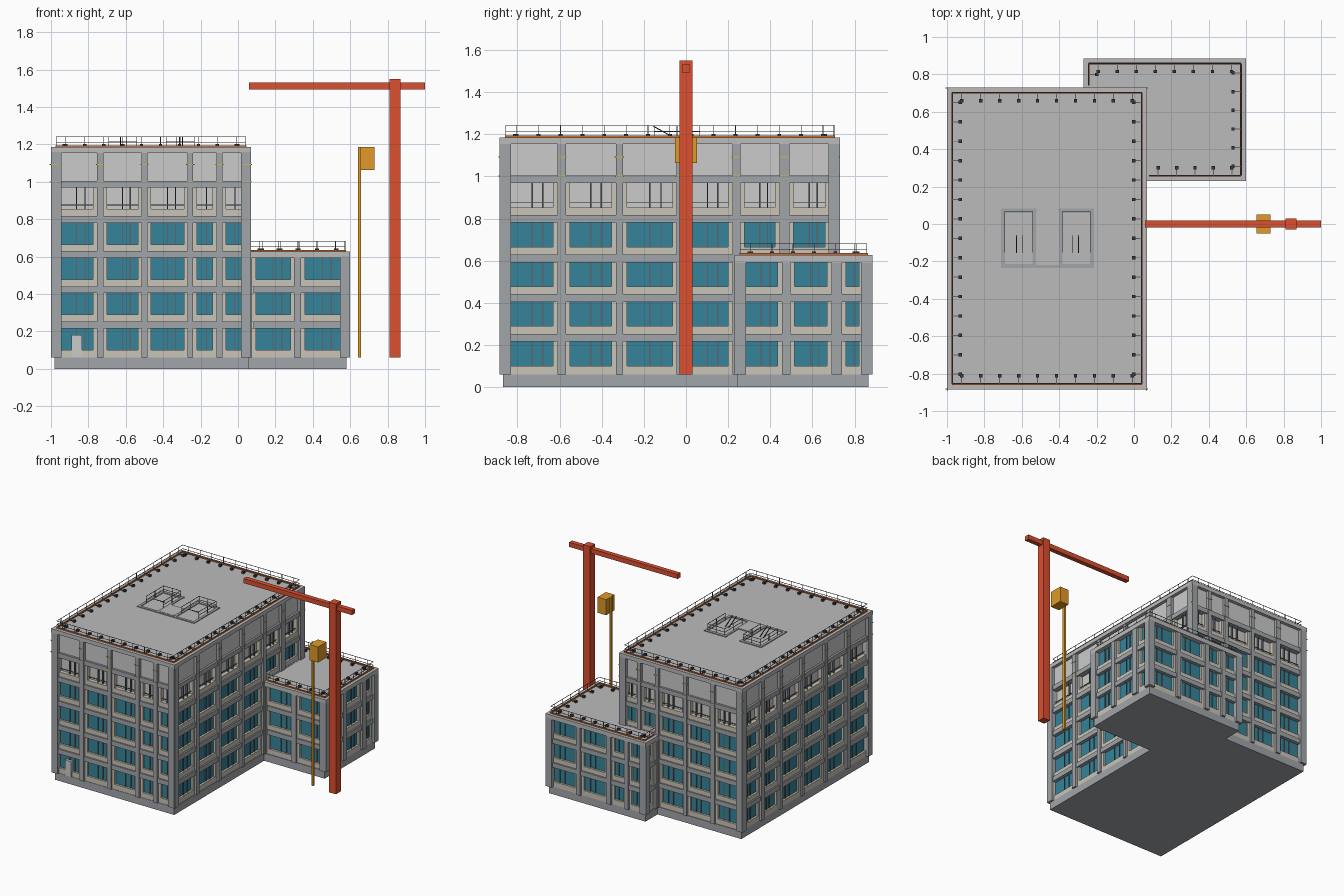
import bpy, bmesh
from mathutils import Matrix, Vector

if "Cube" in bpy.data.objects:
    bpy.data.objects.remove(bpy.data.objects["Cube"])

COLOURS = {
    "concrete": (0.36, 0.38, 0.40), "roof": (0.50, 0.50, 0.50), "beige": (0.60, 0.56, 0.48),
    "teal": (0.035, 0.23, 0.32), "dark": (0.04, 0.04, 0.045), "steel": (0.12, 0.13, 0.14),
    "red": (0.72, 0.08, 0.03), "orange": (0.75, 0.32, 0.02), "rust": (0.60, 0.15, 0.03),
    "yellow": (0.65, 0.50, 0.05), "pale": (0.55, 0.55, 0.55),
}
parts = {}


def box(part, colour, x0, x1, y0, y1, z0, z1):
    bm = parts.setdefault(part, (bmesh.new(), colour))[0]
    m = (Matrix.Translation(((x0 + x1) / 2, (y0 + y1) / 2, (z0 + z1) / 2))
         @ Matrix.Diagonal((abs(x1 - x0), abs(y1 - y0), abs(z1 - z0), 1)))
    bmesh.ops.create_cube(bm, size=1, matrix=m)


def rod(part, colour, a, b, t=0.004):
    a, b = Vector(a), Vector(b)
    d = b - a
    bm = parts.setdefault(part, (bmesh.new(), colour))[0]
    m = (Matrix.Translation((a + b) / 2) @ d.to_track_quat('Z', 'Y').to_matrix().to_4x4()
         @ Matrix.Diagonal((t, t, d.length, 1)))
    bmesh.ops.create_cube(bm, size=1, matrix=m)


def row(i):
    return (0.06 if i == 0 else 0.065 + 0.188 * i), 0.216 + 0.188 * i


def facade(name, axis, plane, inward, ends, bays, rows, top, skip=lambda bay, i: False):
    """One wall: s runs along the wall, d is depth in from its outer face."""
    def put(part, colour, s0, s1, d0, d1, z0, z1):
        p, q = plane + inward * d0, plane + inward * d1
        if axis == 'x':
            box(name + part, colour, s0, s1, min(p, q), max(p, q), z0, z1)
        else:
            box(name + part, colour, min(p, q), max(p, q), s0, s1, z0, z1)

    # columns fill the gaps between bays
    edges = [ends[0]] + [s for b in bays for s in b] + [ends[1]]
    for c0, c1 in zip(edges[::2], edges[1::2]):
        put("_columns", "concrete", c0, c1, 0.003, 0.055, 0.06, top)
        if rows > 3:
            m = (c0 + c1) / 2
            for z in (1.0, 1.09):
                put("_clips", "yellow", m - 0.022, m + 0.022, 0.0, 0.006, z, z + 0.004)
    # floor beams
    for i in range(rows - 1):
        put("_beams", "concrete", ends[0] + 0.012, ends[1] - 0.012, 0.009, 0.055,
            row(i)[1], row(i + 1)[0])
    for k, (a, b) in enumerate(bays):
        for i in range(rows):
            if skip(k, i):
                continue
            z0, z1 = row(i)
            if i == 5:                      # blank top storey
                put("_top_panels", "pale", a, b, 0.025, 0.055, z0, z1)
                continue
            sill, g0, g1 = z1 - 0.115, a + 0.02, b - 0.02
            put("_spandrels", "beige", a, b, 0.020, 0.055, z0, sill)
            put("_spandrels", "beige", a, g0, 0.020, 0.055, sill, z1)
            put("_spandrels", "beige", g1, b, 0.020, 0.055, sill, z1)
            if i < 4:
                put("_glass", "teal", g0, g1, 0.036, 0.052, sill, z1)
            else:
                put("_mullions", "steel", g0, g1, 0.032, 0.036, sill + 0.02, sill + 0.024)
            for f in ((0.5, 0.75) if b - a > 0.15 else (0.6,)):
                s = g0 + f * (g1 - g0)
                put("_mullions", "steel", s - 0.003, s + 0.003, 0.030, 0.045, sill, z1)


# bay openings
FX = [(-0.97, -0.755), (-0.72, -0.515), (-0.485, -0.27), (-0.24, -0.115), (-0.083, 0.035)]
SY = [(-0.85, -0.61), (-0.57, -0.333), (-0.30, -0.045), (-0.015, 0.22), (0.258, 0.443), (0.49, 0.68)]
WX = [(0.075, 0.30), (0.338, 0.565)]
WY = [(0.258, 0.455), (0.495, 0.69), (0.74, 0.84)]

# main block
facade("main_front", 'x', -0.885, 1, (-1, 0.07), FX, 6, 1.16)
facade("main_back", 'x', 0.73, -1, (-1, 0.07), FX, 6, 1.16, lambda k, i: k > 2 and i < 3)
facade("main_left", 'y', -1, 1, (-0.885, 0.73), SY, 6, 1.16)
facade("main_right", 'y', 0.07, -1, (-0.885, 0.73), SY, 6, 1.16, lambda k, i: k > 3 and i < 3)
box("main_core", "pale", -0.95, 0.02, -0.835, 0.68, 0.03, 1.16)
box("main_roof_slab", "roof", -1, 0.07, -0.885, 0.73, 1.154, 1.185)
box("main_plinth", "concrete", -0.98, 0.055, -0.868, 0.715, 0, 0.06)

# lower wing
facade("wing_front", 'x', 0.23, 1, (0.07, 0.60), WX, 3, 0.6)
facade("wing_back", 'x', 0.885, -1, (-0.27, 0.60), FX[3:] + WX, 3, 0.6)
facade("wing_right", 'y', 0.60, -1, (0.23, 0.885), WY, 3, 0.6)
facade("wing_left", 'y', -0.27, 1, (0.73, 0.885), [(0.755, 0.855)], 3, 0.6)
box("wing_core", "pale", -0.22, 0.55, 0.28, 0.835, 0.03, 0.6)
box("wing_roof_slab", "roof", -0.27, 0.60, 0.23, 0.885, 0.592, 0.627)
box("wing_plinth", "concrete", -0.255, 0.58, 0.245, 0.865, 0, 0.06)

# entrance door
box("entrance_door", "pale", -0.89, -0.835, -0.872, -0.84, 0.06, 0.18)


def roof_rail(name, pts, z, h, closed):
    """Guard rail with counterweighted posts, running anticlockwise round a roof."""
    loop = pts + pts[:1] if closed else pts
    for p, q in zip(loop, loop[1:]):
        a, b = Vector((*p, z)), Vector((*q, z))
        u = (b - a).normalized()
        n = Vector((-u.y, u.x, 0))
        for f in (0.5, 1.0):
            up = Vector((0, 0, h * f - 0.002))
            rod(name + "_rails", "steel", a + up, b + up, 0.003)
        lift = Vector((0, 0, 0.004))
        rod(name + "_toe_board", "rust", a + lift, b + lift, 0.009)
        count = max(1, round((b - a).length / 0.104))
        for k in range(count):
            c = a + (b - a) * ((k + 0.5) / count)
            w = c + n * 0.043
            rod(name + "_posts", "steel", c, c + Vector((0, 0, h)), 0.003)
            rod(name + "_posts", "dark", c + lift, w + lift, 0.005)
            box(name + "_weights", "dark", w.x - 0.009, w.x + 0.009,
                w.y - 0.009, w.y + 0.009, z, z + 0.016)


roof_rail("main_guard", [(-0.972, -0.855), (0.042, -0.855), (0.042, 0.702), (-0.972, 0.702)],
          1.185, 0.058, True)
roof_rail("wing_guard", [(0.08, 0.258), (0.572, 0.258), (0.572, 0.858), (-0.242, 0.858),
                         (-0.242, 0.74)], 0.627, 0.055, False)

# roof hatch and kerbs, the two halves mirrored about x = -0.4625
Z, MID = 1.185, -0.4625
box("roof_hatch", "roof", -0.525, -0.40, -0.22, -0.08, Z, Z + 0.008)
box("roof_kerbs", "concrete", -0.71, -0.215, -0.235, -0.215, Z, Z + 0.006)
for side in (-1, 1):
    def X(d):
        return MID + side * d
    for d0, d1, y0, y1 in ((0.06, 0.2475, 0.06, 0.083), (0.2275, 0.2475, -0.215, 0.06),
                           (0.0625, 0.08, -0.215, 0.06)):
        box("roof_kerbs", "concrete", X(d0), X(d1), y0, y1, Z, Z + 0.006)
    # guard rails round each roof opening
    ring = [(X(0.08), -0.15), (X(0.08), 0.065), (X(0.2275), 0.065), (X(0.2275), -0.15)]
    for p, q in zip(ring, ring[1:]):
        for h in (0.028, 0.055):
            rod("hatch_rails", "steel", (*p, Z + h), (*q, Z + h), 0.003)
        for f in (0, 0.5, 1):
            c = Vector(p).lerp(Vector(q), f)
            rod("hatch_rails", "steel", (*c, Z), (*c, Z + 0.055), 0.003)
    for d in (0.135, 0.165):
        rod("roof_ladders", "dark", (X(d), -0.155, Z + 0.053), (X(d), -0.06, Z), 0.005)

# tower crane
box("crane_mast", "red", 0.81, 0.87, -0.03, 0.03, 0.06, 1.55)
box("crane_jib", "red", 0.06, 1.0, -0.018, 0.018, 1.494, 1.53)

# site hoist
box("hoist_mast", "orange", 0.642, 0.658, -0.009, 0.009, 0.06, 1.185)
box("hoist_cabin", "orange", 0.656, 0.731, -0.052, 0.052, 1.063, 1.185)

# turn the collected parts into objects
mats = {}
for key, rgb in COLOURS.items():
    mats[key] = bpy.data.materials.new(key)
    mats[key].diffuse_color = (*rgb, 1)
for name, (bm, colour) in parts.items():
    bmesh.ops.recalc_face_normals(bm, faces=bm.faces)
    mesh = bpy.data.meshes.new(name)
    bm.to_mesh(mesh)
    bm.free()
    mesh.materials.append(mats[colour])
    bpy.context.collection.objects.link(bpy.data.objects.new(name, mesh))

for m in bpy.data.materials:
    if m.users and not m.is_grease_pencil:
        m.use_nodes = True
        m.node_tree.nodes["Principled BSDF"].inputs["Base Color"].default_value = m.diffuse_color
